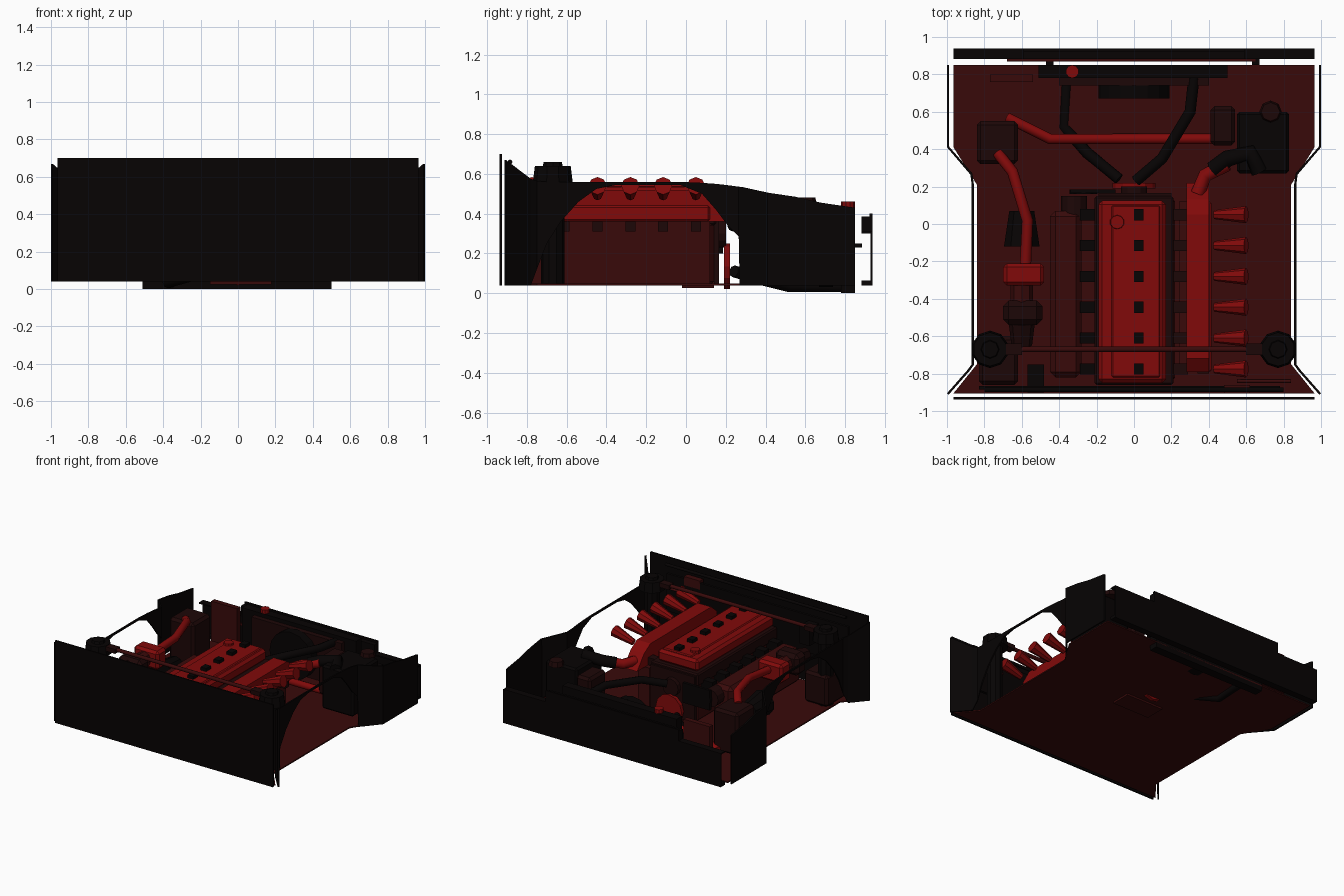
import bpy, bmesh, math
from mathutils import Vector


def mat(name, c):
    m = bpy.data.materials.new(name)
    m.diffuse_color = (*c, 1)
    return m


BLACK = mat("black", (0.002, 0.001, 0.001))
DARK = mat("dark_red", (0.04, 0.003, 0.003))
MAROON = mat("maroon", (0.012, 0.002, 0.002))
RED = mat("red", (0.22, 0.003, 0.003))


def finish(name, bm, m):
    bmesh.ops.recalc_face_normals(bm, faces=bm.faces)
    me = bpy.data.meshes.new(name)
    bm.to_mesh(me)
    bm.free()
    me.materials.append(m)
    o = bpy.data.objects.new(name, me)
    bpy.context.collection.objects.link(o)
    return o


def box(name, x, y, z, m, bevel=0):
    """Box from (min, max) ranges."""
    bm = bmesh.new()
    bmesh.ops.create_cube(bm, size=1)
    for v in bm.verts:
        v.co = [(r[0] + r[1]) / 2 + c * (r[1] - r[0]) for r, c in zip((x, y, z), v.co)]
    o = finish(name, bm, m)
    if bevel:
        b = o.modifiers.new("bevel", 'BEVEL')
        b.width, b.segments = bevel, 1
    return o


def cone(name, a, b, r1, r2, m, n=8):
    """Cylinder or cone running from point a to point b."""
    a, b = Vector(a), Vector(b)
    bm = bmesh.new()
    bmesh.ops.create_cone(bm, cap_ends=True, segments=n, radius1=r1, radius2=r2, depth=(b - a).length)
    q = (b - a).to_track_quat('Z', 'Y')
    for v in bm.verts:
        v.co = q @ v.co + (a + b) / 2
    return finish(name, bm, m)


def pipe(name, pts, r, m):
    cu = bpy.data.curves.new(name, 'CURVE')
    cu.dimensions = '3D'
    cu.bevel_depth, cu.bevel_resolution, cu.use_fill_caps = r, 2, True
    s = cu.splines.new('POLY')
    s.points.add(len(pts) - 1)
    for p, c in zip(s.points, pts):
        p.co = (*c, 1)
    cu.materials.append(m)
    o = bpy.data.objects.new(name, cu)
    bpy.context.collection.objects.link(o)
    return o


def prism(name, pts, axis, lo, hi, m):
    """Extrude a 2D outline along an axis (0 = x, 2 = z)."""
    bm = bmesh.new()
    place = (lambda p, t: (t, *p)) if axis == 0 else (lambda p, t: (*p, t))
    f = bm.faces.new([bm.verts.new(place(p, lo)) for p in pts])
    e = bmesh.ops.extrude_face_region(bm, geom=[f])
    d = Vector((0, 0, 0))
    d[axis] = hi - lo
    bmesh.ops.translate(bm, vec=d, verts=[v for v in e['geom'] if isinstance(v, bmesh.types.BMVert)])
    return finish(name, bm, m)


# floor
half = [(0.965, 0.85), (0.965, 0.41), (0.84, 0.21), (0.84, -0.75), (0.965, -0.905)]
prism("floor", half + [(-x, y) for x, y in reversed(half)], 2, 0.04, 0.05, DARK)

# firewall panel and nose panel with raised centre
box("firewall", (-0.965, 0.965), (-0.937, -0.925), (0.04, 0.7), BLACK)
prism("nose_panel", [(0.937, 0.04), (0.937, 0.31), (0.883, 0.31), (0.883, 0.3),
                     (0.927, 0.3), (0.927, 0.065), (0.883, 0.065), (0.883, 0.04)], 0, -0.965, 0.965, BLACK)
prism("nose_centre", [(0.937, 0.3), (0.937, 0.4), (0.922, 0.4), (0.922, 0.385), (0.883, 0.385), (0.883, 0.3)],
      0, -0.59, 0.59, BLACK)

# fenders with wheel arch: (y, x, bottom, top)
cols = [(-0.905, 1.0, 0.04, 0.67), (-0.78, 0.89, 0.04, 0.575), (-0.75, 0.868, 0.12, 0.565),
        (-0.7, 0.868, 0.25, 0.56), (-0.63, 0.868, 0.36, 0.56), (-0.54, 0.868, 0.46, 0.56),
        (-0.45, 0.868, 0.525, 0.56), (-0.35, 0.868, 0.545, 0.56), (-0.03, 0.868, 0.545, 0.56),
        (0.08, 0.868, 0.5, 0.555), (0.15, 0.868, 0.42, 0.55), (0.21, 0.868, 0.34, 0.543),
        (0.265, 0.875, 0.285, 0.535), (0.27, 0.88, 0.04, 0.535), (0.41, 1.0, 0.04, 0.505),
        (0.55, 1.0, 0.04, 0.485), (0.68, 1.0, 0.04, 0.455), (0.85, 1.0, 0.04, 0.43)]
for s, side in ((1, "right"), (-1, "left")):
    bm = bmesh.new()
    rows = [(bm.verts.new((s * x, y, b)), bm.verts.new((s * x, y, t))) for y, x, b, t in cols]
    for p, q in zip(rows, rows[1:]):
        bm.faces.new((p[0], q[0], q[1], p[1]))
    o = finish(side + "_fender", bm, BLACK)
    sol = o.modifiers.new("thickness", 'SOLIDIFY')
    sol.thickness, sol.offset = 0.012, -1 if o.data.polygons[3].normal.x * s > 0 else 1

    # strut tower with mount
    c = (s * 0.77, -0.67)
    cone(side + "_strut", (*c, 0.05), (*c, 0.57), 0.06, 0.06, BLACK, 10)
    cone(side + "_strut_tower", (*c, 0.56), (*c, 0.64), 0.1, 0.09, BLACK, 10)
    cone(side + "_strut_cap", (*c, 0.64), (*c, 0.66), 0.05, 0.045, BLACK, 8)
    box(side + "_bar_mount", sorted((s * 0.6, s * 0.72)), (-0.7, -0.64), (0.6, 0.635), MAROON)

# strut brace and firewall details
pipe("strut_brace", [(-0.64, -0.67, 0.62), (0.64, -0.67, 0.62)], 0.015, DARK)
box("firewall_ledge", (-0.83, 0.78), (-0.885, -0.865), (0.3, 0.6), BLACK)
pipe("firewall_line", [(-0.8, -0.885, 0.66), (0.8, -0.885, 0.66)], 0.012, BLACK)
box("left_firewall_box", (-0.57, -0.48), (-0.9, -0.75), (0.42, 0.56), BLACK)
box("right_firewall_box", (0.48, 0.62), (-0.905, -0.86), (0.55, 0.62), DARK)
pipe("firewall_bar", [(0.55, -0.84, 0.5), (0.84, -0.84, 0.5)], 0.01, DARK)
box("left_corner_box", (-0.83, -0.62), (-0.86, -0.6), (0.05, 0.3), MAROON, 0.02)

# engine block, head and valve cover
box("engine_block", (-0.19, 0.22), (-0.84, 0.14), (0.04, 0.36), DARK, 0.02)
box("cylinder_head", (-0.21, 0.21), (-0.86, 0.15), (0.34, 0.44), MAROON, 0.01)
box("valve_cover", (-0.19, 0.17), (-0.85, 0.125), (0.44, 0.535), RED, 0.02)
box("valve_cover_crown", (-0.12, 0.14), (-0.82, 0.1), (0.53, 0.545), RED, 0.01)
cone("oil_cap", (-0.09, 0.01, 0.53), (-0.09, 0.01, 0.56), 0.04, 0.036, RED, 10)
box("oil_pan", (-0.15, 0.18), (-0.02, 0.14), (0.025, 0.06), DARK)

# intake plenum and exhaust manifold
prism("intake_plenum", [(-0.79, 0.36), (0.12, 0.36), (0.22, 0.36), (0.13, 0.47), (0.05, 0.52), (-0.72, 0.52),
                        (-0.79, 0.46)], 0, 0.28, 0.40, RED)
box("intake_rail", (0.33, 0.415), (-0.79, 0.12), (0.36, 0.44), RED, 0.01)
box("intake_lower", (0.24, 0.34), (-0.79, 0.12), (0.05, 0.36), DARK)
box("exhaust_manifold", (-0.45, -0.28), (-0.82, 0.07), (0.08, 0.36), DARK, 0.03)
for i in range(6):
    y = 0.05 - 0.165 * i
    box(f"coil_{i}", (0.0, 0.05), (y - 0.03, y + 0.03), (0.53, 0.57), BLACK)
    cone(f"intake_trumpet_{i}", (0.43, y, 0.49), (0.6, y, 0.54), 0.024, 0.046, RED)
    box(f"intake_runner_{i}", (0.2, 0.29), (y - 0.03, y + 0.03), (0.36, 0.42), MAROON)
    box(f"injector_{i}", (0.34, 0.4), (y - 0.025, y + 0.025), (0.31, 0.36), MAROON)
    box(f"exhaust_port_{i}", (-0.29, -0.19), (y - 0.03, y + 0.03), (0.3, 0.37), BLACK)

# pulleys and belt
cone("crank_pulley", (0, 0.19, 0.135), (0, 0.22, 0.135), 0.115, 0.115, RED, 12)
cone("water_pump_pulley", (0, 0.16, 0.3), (0, 0.2, 0.3), 0.07, 0.07, MAROON, 12)
cone("alternator_pulley", (-0.27, 0.16, 0.28), (-0.27, 0.185, 0.28), 0.075, 0.075, BLACK, 12)
cone("alternator", (-0.32, 0.03, 0.28), (-0.32, 0.15, 0.28), 0.07, 0.07, MAROON, 12)
prism("drive_belt", [(-0.1, 0.165), (-0.34, 0.165), (-0.34, 0.185), (-0.1, 0.185)], 2, 0.2, 0.36, BLACK)
box("timing_cover", (-0.19, 0.2), (0.14, 0.165), (0.05, 0.42), MAROON)

# radiator, fan and coolant hoses
box("radiator", (-0.51, 0.5), (0.78, 0.85), (0, 0.43), BLACK)
cone("radiator_cap", (-0.33, 0.815, 0.42), (-0.33, 0.815, 0.46), 0.035, 0.035, RED, 10)
box("radiator_brace", (-0.68, 0.65), (0.87, 0.885), (0.23, 0.25), DARK)
for x in (-0.45, 0.65):
    box("brace_bracket", (x - 0.02, x + 0.02), (0.85, 0.885), (0.23, 0.25), BLACK)
cone("fan_shroud", (0, 0.67, 0.22), (0, 0.74, 0.22), 0.19, 0.19, BLACK, 16)
box("fan_frame", (-0.4, 0.4), (0.74, 0.78), (0.05, 0.4), MAROON)
box("side_cooler", (-0.77, -0.54), (0.76, 0.8), (0.1, 0.42), DARK)
pipe("lower_hose", [(-0.36, 0.78, 0.035), (-0.375, 0.52, 0.035), (-0.25, 0.38, 0.07), (-0.08, 0.24, 0.11)], 0.03, BLACK)
pipe("upper_hose", [(0.32, 0.78, 0.38), (0.3, 0.6, 0.39), (0.15, 0.35, 0.38), (0.01, 0.23, 0.34)], 0.03, BLACK)

# left-hand turbo run
box("turbo_block", (-0.7, -0.48), (-0.33, -0.21), (0.35, 0.5), RED, 0.02)
box("turbo_housing", (-0.7, -0.49), (-0.54, -0.41), (0.33, 0.5), MAROON, 0.03)
cone("turbo_neck", (-0.6, -0.42, 0.42), (-0.6, -0.32, 0.42), 0.06, 0.06, DARK)
cone("turbo_outlet", (-0.6, -0.65, 0.4), (-0.6, -0.53, 0.42), 0.055, 0.07, MAROON)
cone("intake_filter", (-0.6, -0.12, 0.22), (-0.6, 0.07, 0.22), 0.1, 0.07, BLACK, 10)
pipe("turbo_pipe", [(-0.58, -0.22, 0.44), (-0.57, 0.02, 0.46), (-0.65, 0.28, 0.47), (-0.73, 0.38, 0.43)], 0.03, RED)
box("left_reservoir", (-0.84, -0.62), (0.32, 0.55), (0.1, 0.44), MAROON, 0.02)
pipe("cross_pipe", [(-0.68, 0.57, 0.12), (-0.45, 0.455, 0.14), (0.44, 0.455, 0.14)], 0.028, RED)

# right-hand air box and connections
box("air_box", (0.55, 0.83), (0.27, 0.6), (0.1, 0.45), BLACK, 0.015)
cone("air_box_cap", (0.73, 0.6, 0.44), (0.73, 0.6, 0.48), 0.06, 0.05, MAROON)
box("coolant_tank", (0.41, 0.54), (0.42, 0.63), (0.12, 0.42), MAROON, 0.02)
pipe("air_hose", [(0.67, 0.28, 0.44), (0.62, 0.38, 0.46), (0.5, 0.35, 0.44), (0.42, 0.29, 0.42)], 0.045, BLACK)
pipe("throttle_pipe", [(0.5, 0.32, 0.43), (0.38, 0.26, 0.41), (0.34, 0.16, 0.41)], 0.038, RED)
